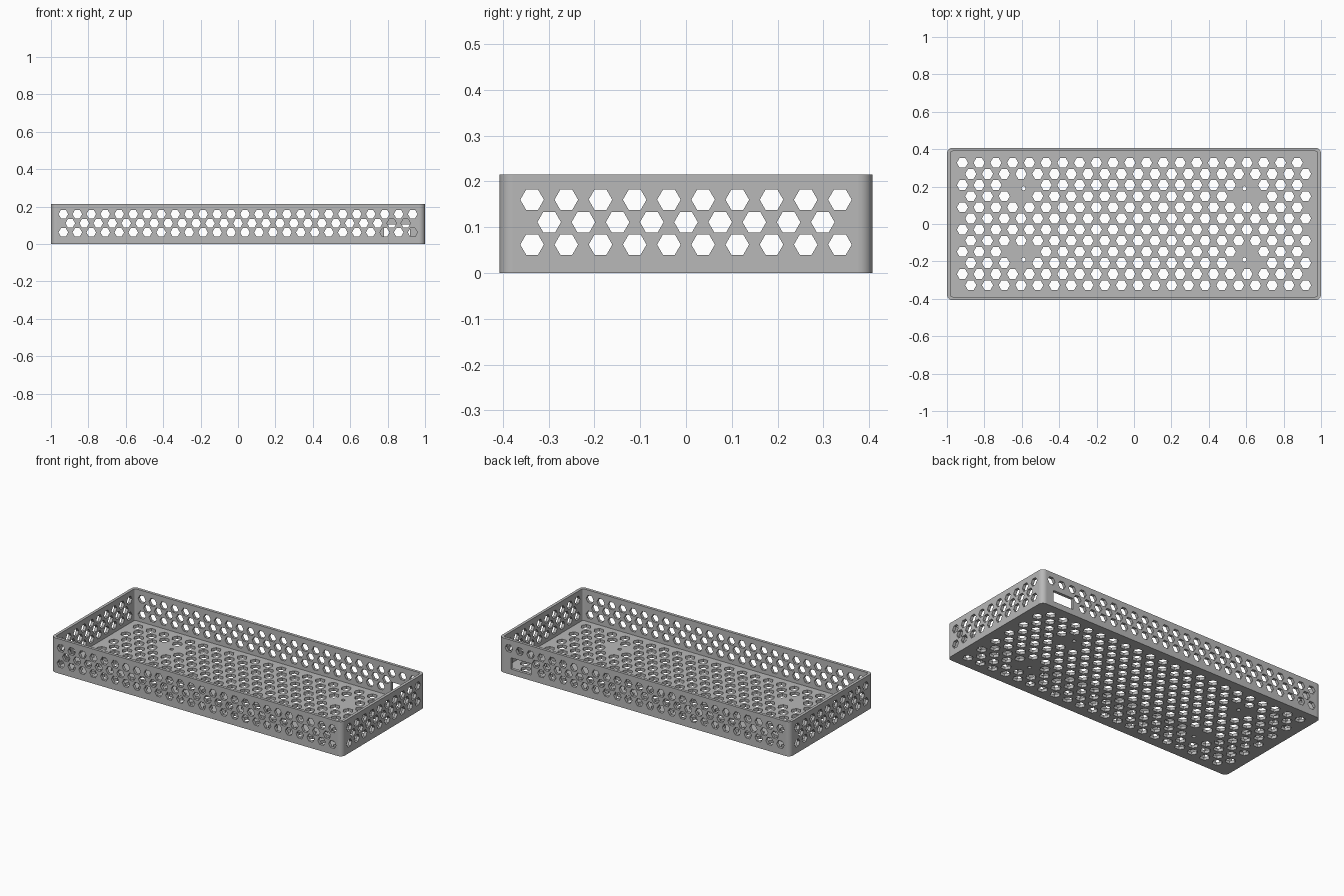
import bpy, bmesh, math
from mathutils import Matrix, Vector

cube = bpy.data.objects.get("Cube")
if cube:
    bpy.data.objects.remove(cube, do_unlink=True)

HX, HY, HEIGHT = 1.0, 0.407, 0.215
WALL, FLOOR, RADIUS = 0.018, 0.018, 0.03
PITCH, WALL_HEX = 0.0747, 0.0258
WALL_ROWS = ((0.062, 0), (0.111, 1), (0.16, 0))
PORT_X, PORT_Z = (0.78, 0.92), (0.035, 0.105)


def new_object(name, bm):
    mesh = bpy.data.meshes.new(name)
    bmesh.ops.recalc_face_normals(bm, faces=bm.faces)
    bm.to_mesh(mesh)
    bm.free()
    obj = bpy.data.objects.new(name, mesh)
    bpy.context.collection.objects.link(obj)
    return obj


def rounded_ring(bm, inset, z, steps=8):
    """Loop of vertices around a rounded rectangle."""
    r = RADIUS - inset
    ring = []
    for i, (sx, sy) in enumerate(((1, 1), (-1, 1), (-1, -1), (1, -1))):
        for k in range(steps + 1):
            a = math.pi / 2 * (i + k / steps)
            ring.append(bm.verts.new((sx * (HX - RADIUS) + r * math.cos(a),
                                      sy * (HY - RADIUS) + r * math.sin(a), z)))
    return ring


def prism(bm, centre, axis, radius, depth, sides=6):
    """Straight cutter through a wall or the floor, hexagon points along the row."""
    turn = {"x": Matrix.Rotation(math.pi / 2, 4, "Z") @ Matrix.Rotation(math.pi / 2, 4, "X"),
            "y": Matrix.Rotation(math.pi / 2, 4, "X"),
            "z": Matrix.Identity(4)}[axis]
    spin = Matrix.Rotation(math.pi / 2, 4, "Z")
    bmesh.ops.create_cone(bm, cap_ends=True, segments=sides, radius1=radius, radius2=radius,
                          depth=depth, matrix=Matrix.Translation(centre) @ turn @ spin)


def row(count):
    return [(i - (count - 1) / 2) * PITCH for i in range(count)]


# Open tray shell
bm = bmesh.new()
rings = [rounded_ring(bm, 0, 0), rounded_ring(bm, 0, HEIGHT),
         rounded_ring(bm, WALL, HEIGHT), rounded_ring(bm, WALL, FLOOR)]
n = len(rings[0])
for low, high in zip(rings, rings[1:]):
    for i in range(n):
        j = (i + 1) % n
        bm.faces.new((low[i], low[j], high[j], high[i]))
bm.faces.new(rings[0])
bm.faces.new(rings[-1])
tray = new_object("perforated_tray", bm)

cut = bmesh.new()

# Hexagonal vents in the four walls, leaving room for the port in the back
for z, fewer in WALL_ROWS:
    for x in row(26 - fewer):
        prism(cut, (x, -HY + WALL / 2, z), "y", WALL_HEX, 0.05)
        if not (x > 0.76 and z < 0.13):
            prism(cut, (x, HY - WALL / 2, z), "y", WALL_HEX, 0.05)
    for y in row(10 - fewer):
        for side in (-1, 1):
            prism(cut, (side * (HX - WALL / 2), y, z), "x", WALL_HEX, 0.05)

# Rectangular port in the back wall
port = bmesh.ops.create_cube(cut, size=1)["verts"]
for v in port:
    v.co = Vector((PORT_X[v.co.x > 0], HY - WALL / 2 + v.co.y * 0.05, PORT_Z[v.co.z > 0]))

# Screw holes in the floor
screws = [(sx * 0.59, sy * 0.191) for sx in (-1, 1) for sy in (-1, 1)]
for x, y in screws:
    prism(cut, (x, y, FLOOR / 2), "z", 0.011, 0.05, 16)

# Staggered hexagonal vents in the floor, skipped beside the screws
for j in range(12):
    y = (5.5 - j) * 0.0595
    for i in range(21):
        x = (i - 10) * 0.0895 + (0.0224 if j % 2 else -0.0224)
        if not any(abs(x - sx) < 0.068 and abs(y - sy) < 0.055 for sx, sy in screws):
            prism(cut, (x, y, FLOOR / 2), "z", 0.03, 0.05)

# Cut every opening in one pass
cutter = new_object("opening_cutter", cut)
cutter.hide_render = True
mod = tray.modifiers.new("openings", "BOOLEAN")
mod.operation = "DIFFERENCE"
mod.solver = "EXACT"
mod.object = cutter
bpy.context.view_layer.objects.active = tray
tray.select_set(True)
bpy.ops.object.modifier_apply(modifier=mod.name)
bpy.data.objects.remove(cutter, do_unlink=True)

# Smooth only the rounded vertical corners
for face in tray.data.polygons:
    c = face.center
    face.use_smooth = (abs(c.x) > HX - RADIUS and abs(c.y) > HY - RADIUS
                       and abs(face.normal.z) < 0.1)

# Plain grey material
grey = bpy.data.materials.new("plain_grey")
grey.use_nodes = True
colour = (0.48, 0.48, 0.48, 1)
grey.diffuse_color = colour
grey.node_tree.nodes["Principled BSDF"].inputs["Base Color"].default_value = colour
tray.data.materials.clear()
tray.data.materials.append(grey)
